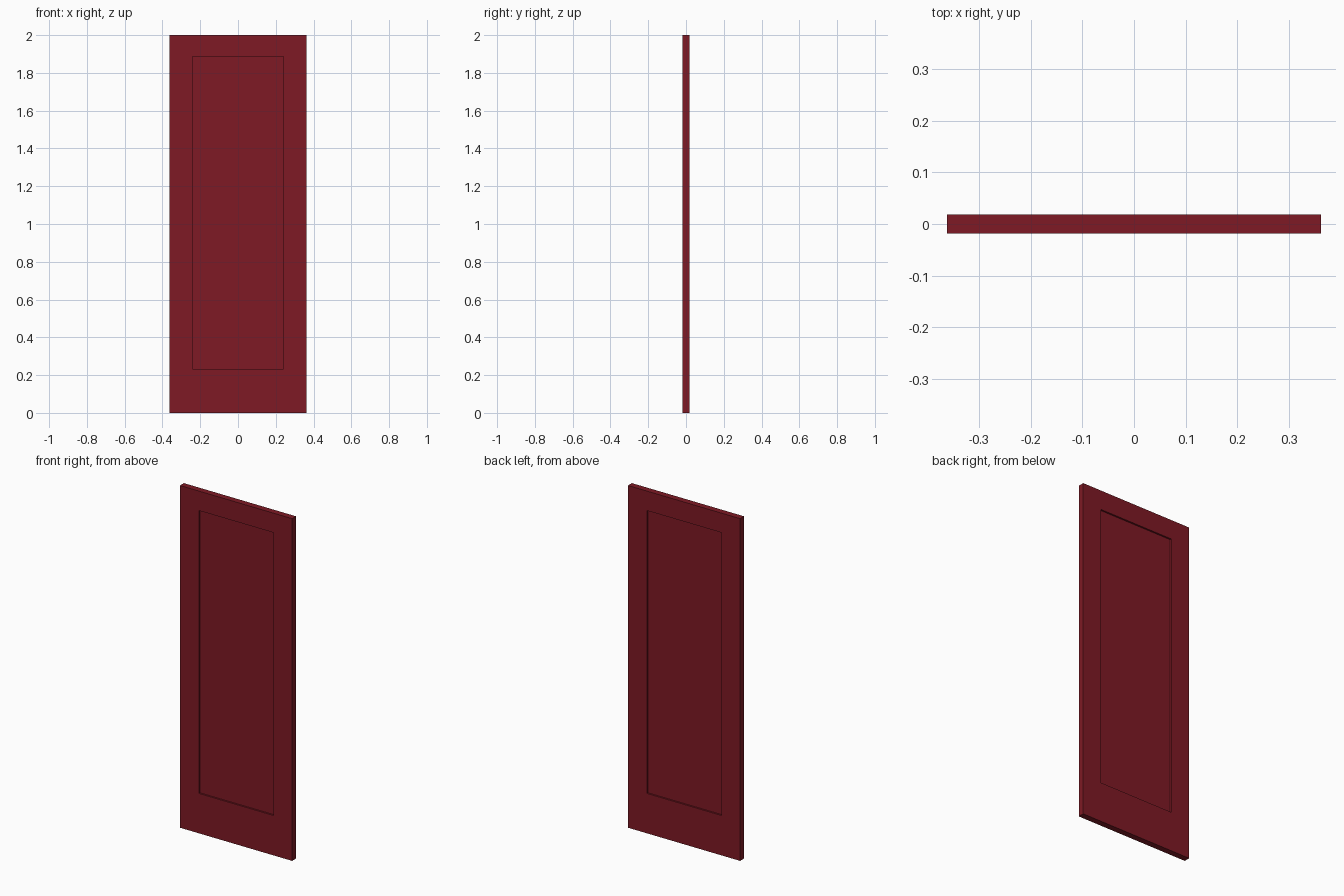
import bpy, bmesh
from mathutils import Vector

if "Cube" in bpy.data.objects:
    bpy.data.objects.remove(bpy.data.objects["Cube"])

W, T, H = 0.725, 0.036, 2.0                 # door width, thickness, height
PX, PZ0, PZ1 = 0.241, 0.233, 1.886          # recessed panel outline
DEPTH = 0.010                               # recess depth on each side

# door slab
bm = bmesh.new()
bmesh.ops.create_cube(bm, size=1.0)
for v in bm.verts:
    v.co = Vector((v.co.x * W, v.co.y * T, (v.co.z + 0.5) * H))
bm.normal_update()

# sunken panel on front and back
for side in (-1, 1):
    bm.normal_update()
    face = next(f for f in bm.faces if f.normal.y * side > 0.9)
    bmesh.ops.inset_individual(bm, faces=[face], thickness=0.1)
    mid = H / 2
    for v in face.verts:
        v.co.x = PX if v.co.x > 0 else -PX
        v.co.z = PZ1 if v.co.z > mid else PZ0
    # straight walls down to the panel
    bmesh.ops.inset_individual(bm, faces=[face], thickness=0.0)
    for v in face.verts:
        v.co.y -= side * DEPTH

bmesh.ops.recalc_face_normals(bm, faces=bm.faces)
mesh = bpy.data.meshes.new("door_panel")
bm.to_mesh(mesh)
bm.free()

# dark red paint
paint = bpy.data.materials.new("red_paint")
paint.diffuse_color = (0.21, 0.01, 0.018, 1.0)
paint.use_nodes = True
paint.node_tree.nodes["Principled BSDF"].inputs["Base Color"].default_value = paint.diffuse_color
mesh.materials.append(paint)

door = bpy.data.objects.new("door_panel", mesh)
bpy.context.collection.objects.link(door)
